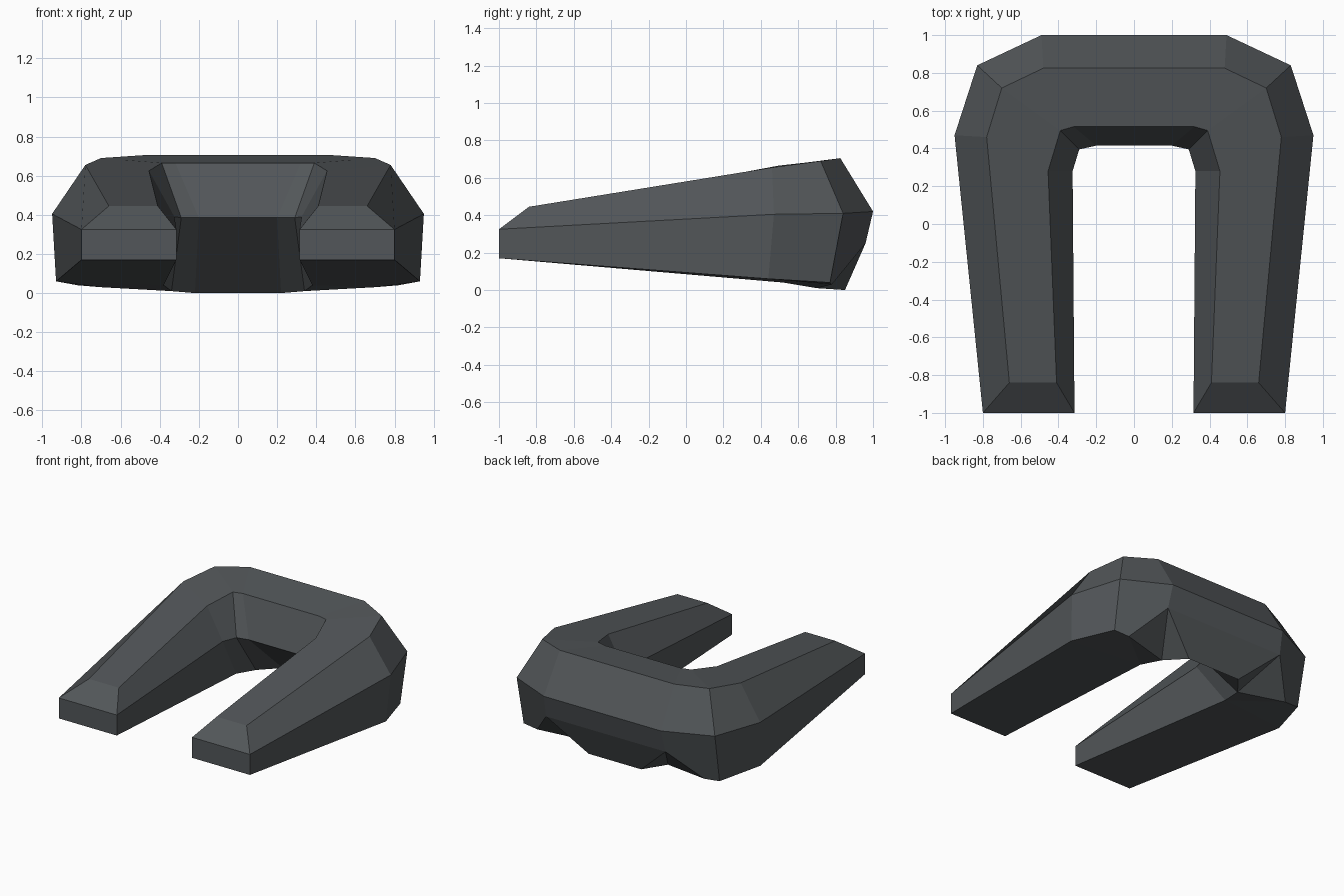
import bpy
import bmesh

default_cube = bpy.data.objects.get("Cube")
if default_cube:
    bpy.data.objects.remove(default_cube, do_unlink=True)


def make_material(name, color):
    material = bpy.data.materials.new(name)
    material.use_nodes = True
    material.diffuse_color = color
    shader = next(n for n in material.node_tree.nodes if n.type == "BSDF_PRINCIPLED")
    shader.inputs["Base Color"].default_value = color
    shader.inputs["Roughness"].default_value = 0.7
    return material


# Six rails run along the left half, from the arm tip round to the centre line
rails = {
    "outer_bottom": [(.8, -1, .17), (.93, .44, .06), (.82, .77, .04), (.5, .96, .25)],
    "outer_middle": [(.8, -1, .325), (.95, .47, .405), (.83, .84, .41), (.49, 1, .42)],
    "outer_top": [(.66, -.84, .445), (.78, .46, .655), (.7, .72, .69), (.48, .825, .705)],
    "inner_top": [(.41, -.84, .445), (.455, .28, .625), (.39, .495, .665), (.32, .515, .665)],
    "inner_middle": [(.315, -1, .325), (.325, .28, .39), (.29, .395, .385), (.2, .415, .385)],
    "inner_bottom": [(.315, -1, .17), (.38, .52, .04), (.34, .7, .01), (.22, .85, 0)],
}

bm = bmesh.new()
verts = {}
for rail_name, points in rails.items():
    centre = (0, points[-1][1], points[-1][2])
    verts[rail_name] = [bm.verts.new(p) for p in points + [centre]]
outer = verts["outer_bottom"]
inner = verts["inner_bottom"]
knuckle = bm.verts.new((.7, .78, .03))

# Walls and top: bridge each rail to the next one
names = list(rails)
for first, second in zip(names, names[1:]):
    a, b = verts[first], verts[second]
    for i in range(len(a) - 1):
        corners = [a[i], a[i + 1], b[i + 1], b[i]]
        if first == "outer_bottom" and i == 2:
            corners.insert(1, knuckle)
        bm.faces.new(corners)

# Underside of the arm, the notched heel and the crossbar
for corners in (
    (outer[0], inner[0], inner[1], outer[1]),
    (outer[1], inner[1], knuckle, outer[2]),
    (knuckle, inner[1], inner[2]),
    (knuckle, inner[2], outer[3]),
    (outer[3], inner[2], inner[3]),
    (outer[3], inner[3], inner[4], outer[4]),
):
    bm.faces.new(corners)

# Arm tip: upright end and sloping bevel
bottom_out, middle_out, top_out, top_in, middle_in, bottom_in = (
    verts[name][0] for name in names)
bm.faces.new((bottom_out, middle_out, middle_in, bottom_in))
bm.faces.new((middle_out, top_out, top_in, middle_in))

# Mirror the half across the centre line, weld the seam and face outwards
copy = bmesh.ops.duplicate(bm, geom=bm.verts[:] + bm.edges[:] + bm.faces[:])["geom"]
for element in copy:
    if isinstance(element, bmesh.types.BMVert):
        element.co.x *= -1
bmesh.ops.remove_doubles(bm, verts=bm.verts[:], dist=.001)
seam = [e for e in bm.edges if all(abs(v.co.x) < .001 for v in e.verts)]
bmesh.ops.dissolve_edges(bm, edges=seam, use_verts=True)
bmesh.ops.recalc_face_normals(bm, faces=bm.faces[:])

mesh = bpy.data.meshes.new("faceted_horseshoe_body")
bm.to_mesh(mesh)
bm.free()
mesh.materials.append(make_material("dark slate grey", (.085, .094, .1, 1)))
body = bpy.data.objects.new("faceted_horseshoe_body", mesh)
bpy.context.collection.objects.link(body)
